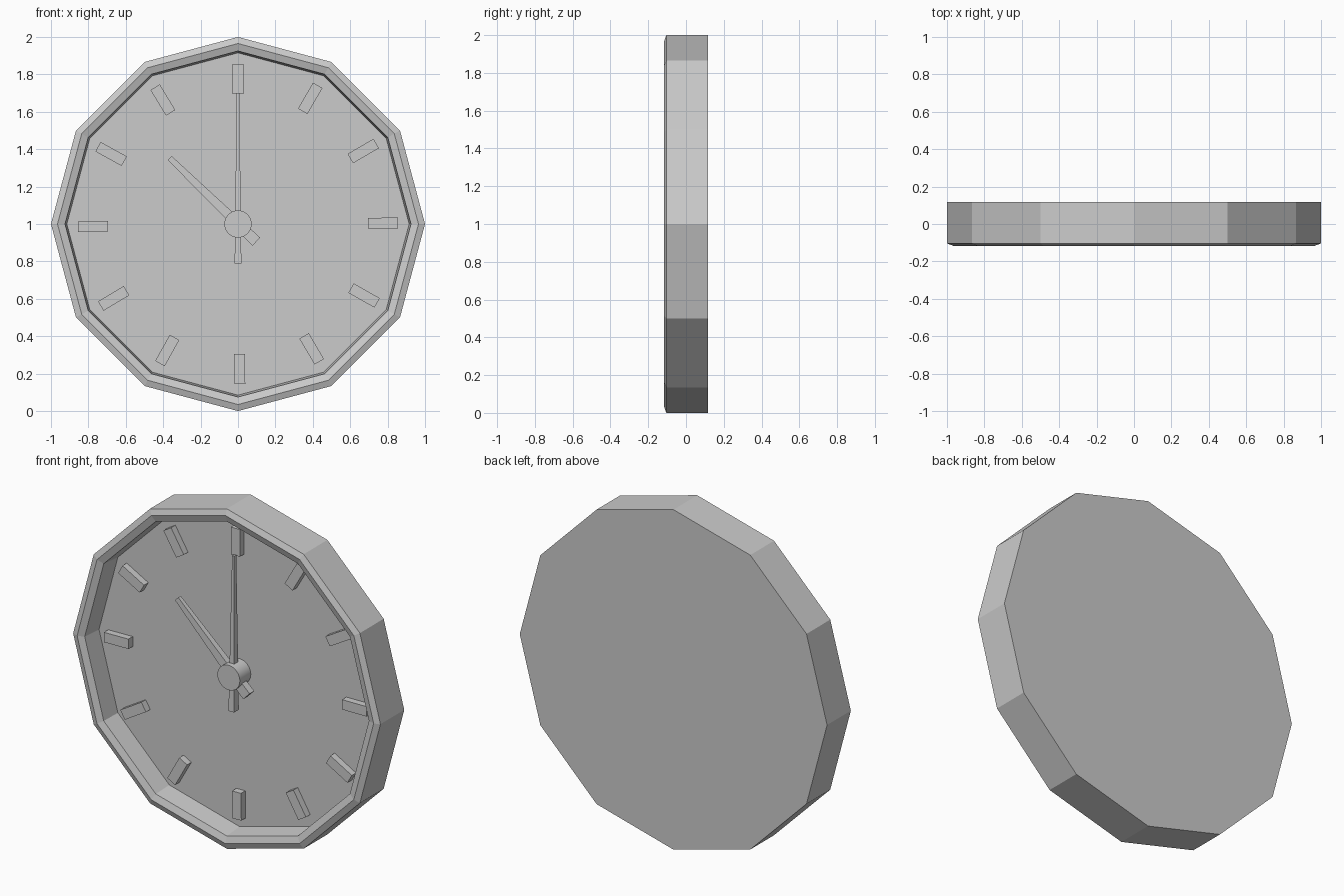
import bpy, bmesh, math
from mathutils import Matrix, Vector

cube = bpy.data.objects.get("Cube")
if cube:
    bpy.data.objects.remove(cube, do_unlink=True)

grey = bpy.data.materials.new("light_grey")
grey.use_nodes = True
grey.diffuse_color = (0.6, 0.6, 0.6, 1)
grey.node_tree.nodes["Principled BSDF"].inputs["Base Color"].default_value = (0.6, 0.6, 0.6, 1)

CENTRE = Vector((0, 0, 1))
DIAL_Y = 0.015


def finish(name, bm):
    bmesh.ops.recalc_face_normals(bm, faces=bm.faces)
    mesh = bpy.data.meshes.new(name)
    bm.to_mesh(mesh)
    bm.free()
    mesh.materials.append(grey)
    obj = bpy.data.objects.new(name, mesh)
    obj.location = CENTRE
    bpy.context.collection.objects.link(obj)
    return obj


def lathe(name, profile, sides):
    """Rings of (radius, y) around the y axis, capped at both ends."""
    bm = bmesh.new()
    rings = []
    for r, y in profile:
        angles = [math.tau * i / sides for i in range(sides)]
        rings.append([bm.verts.new((r * math.cos(a), y, r * math.sin(a))) for a in angles])
    for a, b in zip(rings, rings[1:]):
        for i in range(sides):
            j = (i + 1) % sides
            bm.faces.new((a[i], a[j], b[j], b[i]))
    bm.faces.new(rings[0])
    bm.faces.new(rings[-1])
    return finish(name, bm)


def bar(name, clockwise, start, end):
    """Tapered bar; start and end are (distance, half width, front y, back y)."""
    bm = bmesh.new()
    ends = []
    for z, w, front, back in (start, end):
        ends.append([bm.verts.new(p) for p in
                     ((-w, front, z), (w, front, z), (w, back, z), (-w, back, z))])
    a, b = ends
    for i in range(4):
        j = (i + 1) % 4
        bm.faces.new((a[i], a[j], b[j], b[i]))
    bm.faces.new(a)
    bm.faces.new(b)
    bm.transform(Matrix.Rotation(math.radians(clockwise), 4, 'Y'))
    return finish(name, bm)


# Twelve-sided case with a bevelled rim and recessed dial
lathe("case", [(1, 0.117), (1, -0.104), (0.965, -0.117),
               (0.925, -0.104), (0.915, DIAL_Y)], 12)

# Hour markers
for hour in range(12):
    bar(f"hour_marker_{hour}", hour * 29.89,
        (0.695, 0.029, -0.025, DIAL_Y), (0.855, 0.029, -0.025, DIAL_Y))

# Hands, tapering towards their tips
bar("minute_hand", 0, (-0.21, 0.018, -0.063, -0.018), (0.70, 0.007, -0.045, -0.026))
bar("hour_hand", -46, (-0.136, 0.03, -0.062, -0.018), (0.507, 0.015, -0.05, -0.026))

# Centre hub
hub = lathe("hub", [(0.073, DIAL_Y), (0.073, -0.087)], 32)
bpy.ops.object.select_all(action='DESELECT')
hub.select_set(True)
bpy.context.view_layer.objects.active = hub
bpy.ops.object.shade_smooth_by_angle()
